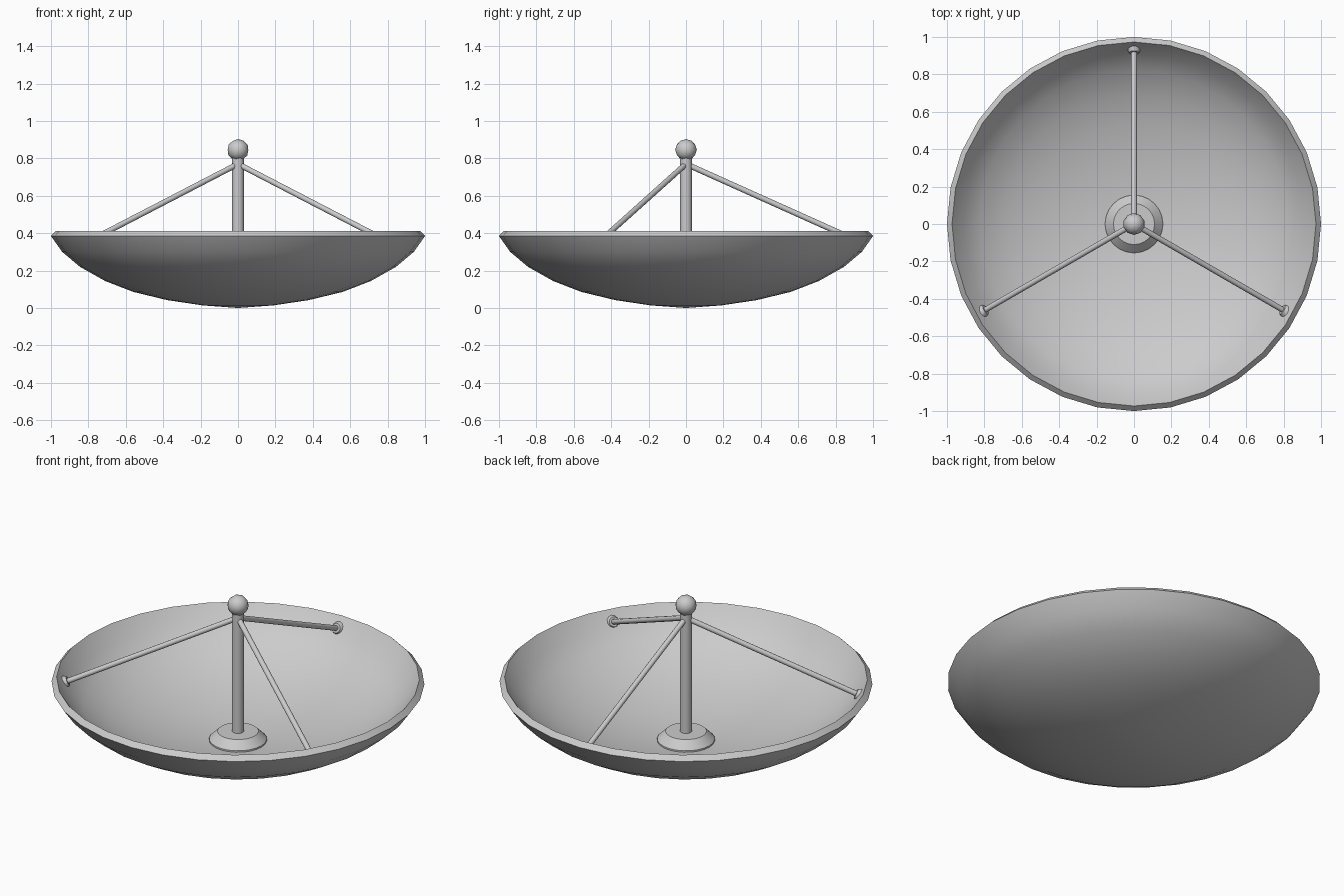
import bpy, bmesh, math
from mathutils import Vector

if "Cube" in bpy.data.objects:
    bpy.data.objects.remove(bpy.data.objects["Cube"])


def smooth(ob, angle=35):
    bpy.ops.object.select_all(action='DESELECT')
    ob.select_set(True)
    bpy.context.view_layer.objects.active = ob
    bpy.ops.object.shade_smooth_by_angle(angle=math.radians(angle))


def lathe(name, profile, steps):
    """Spin an (r, z) profile around the z axis."""
    bm = bmesh.new()
    vs = [bm.verts.new((r, 0, z)) for r, z in profile]
    es = [bm.edges.new(pair) for pair in zip(vs, vs[1:])]
    bmesh.ops.spin(bm, geom=vs + es, cent=(0, 0, 0), axis=(0, 0, 1),
                   angle=math.tau, steps=steps, use_duplicate=False)
    bmesh.ops.remove_doubles(bm, verts=bm.verts, dist=1e-4)
    bmesh.ops.recalc_face_normals(bm, faces=bm.faces)
    me = bpy.data.meshes.new(name)
    bm.to_mesh(me)
    bm.free()
    ob = bpy.data.objects.new(name, me)
    bpy.context.collection.objects.link(ob)
    smooth(ob)
    return ob


def rod(name, a, b, r1, r2, sides):
    """Round bar or tapered disc between two points."""
    a, b = Vector(a), Vector(b)
    d = b - a
    bpy.ops.mesh.primitive_cone_add(vertices=sides, radius1=r1, radius2=r2,
                                    depth=d.length, location=(a + b) / 2,
                                    rotation=d.to_track_quat('Z', 'Y').to_euler())
    ob = bpy.context.object
    ob.name = name
    smooth(ob)
    return ob


# Thick dish: outer skin, bevelled rim, inner skin
outer = [(0, 0), (0.19, 0.014), (0.378, 0.042), (0.56, 0.086), (0.71, 0.144),
         (0.845, 0.22), (0.94, 0.30), (1.0, 0.385)]
inner = [(0.973, 0.412), (0.91, 0.325), (0.825, 0.25), (0.69, 0.175),
         (0.545, 0.12), (0.365, 0.075), (0.185, 0.048), (0, 0.036)]
lathe("dish", outer + inner, 32)

# Central pedestal, mast and feed ball
lathe("mast_base", [(0, 0.03), (0.155, 0.03), (0.155, 0.055), (0.11, 0.1), (0, 0.1)], 24)
rod("mast", (0, 0, 0.06), (0, 0, 0.82), 0.032, 0.032, 16)
bpy.ops.mesh.primitive_ico_sphere_add(subdivisions=2, radius=0.058, location=(0, 0, 0.845))
ball = bpy.context.object
ball.name = "feed_ball"
smooth(ball, 60)

# Three struts with small tapered feet on the dish
for i, deg in enumerate((90, 210, 330)):
    c, s = math.cos(math.radians(deg)), math.sin(math.radians(deg))

    def at(r):
        return (c * r, s * r, 0.77 - 0.449 * r)

    rod(f"strut_{i + 1}", at(0.935), at(0.01), 0.015, 0.015, 12)
    rod(f"strut_foot_{i + 1}", at(0.94), at(0.915), 0.04, 0.027, 12)
